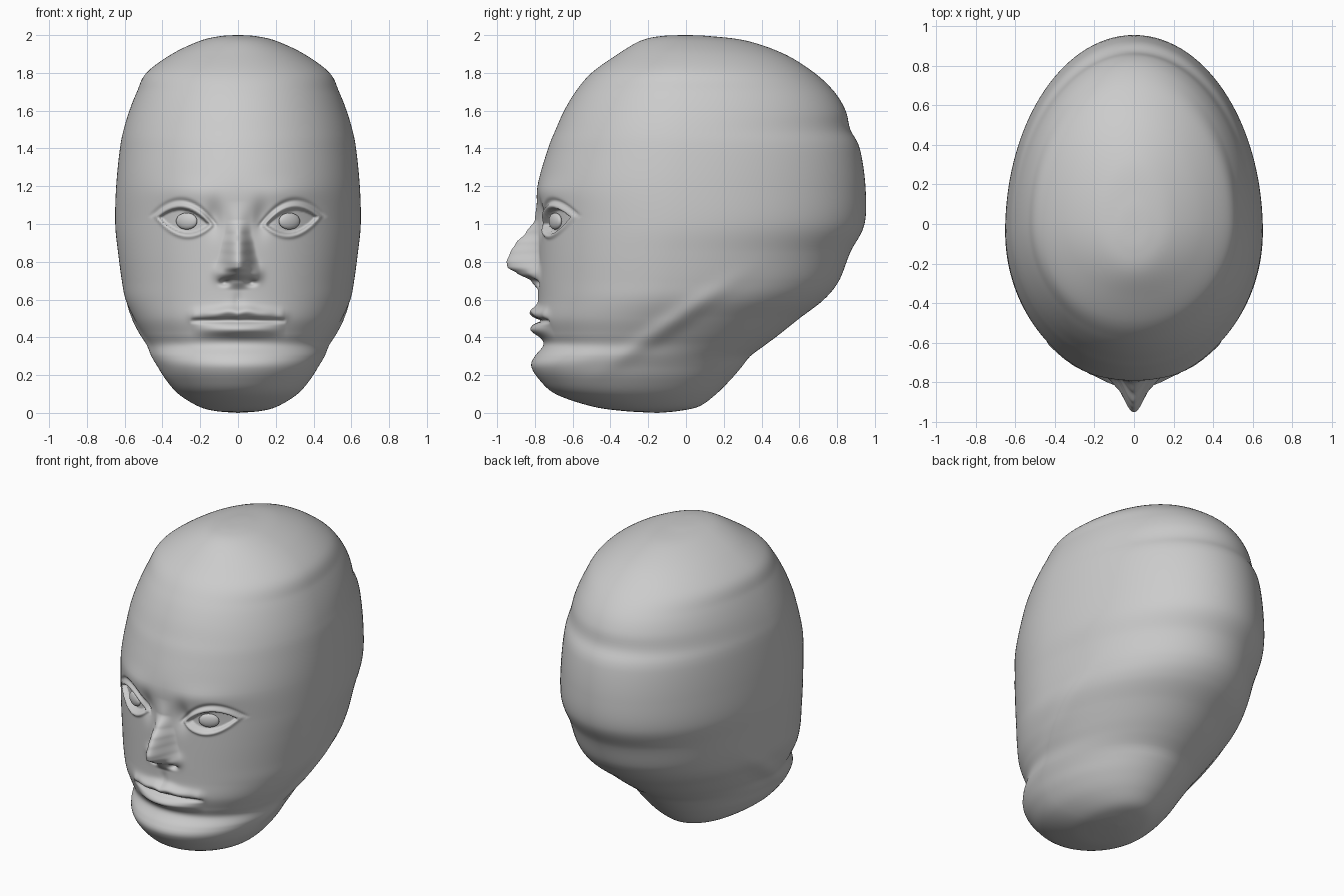
import bpy
import bmesh
from math import pi, sin, cos, exp, ceil
from mathutils import Vector

default_cube = bpy.data.objects.get("Cube")
if default_cube:
    bpy.data.objects.remove(default_cube, do_unlink=True)

# One plain grey clay material
clay = bpy.data.materials.new("grey clay")
clay.use_nodes = True
clay.diffuse_color = (0.6, 0.6, 0.6, 1)
clay.node_tree.nodes["Principled BSDF"].inputs["Base Color"].default_value = clay.diffuse_color

# Skull outline: height, half width, front depth, back depth
OUTLINE = [
    (0, 0, -.15, -.15), (.01, .12, -.33, -.04), (.035, .21, -.5, .07),
    (.1, .315, -.69, .16), (.18, .385, -.78, .24), (.25, .425, -.82, .3),
    (.3, .45, -.8, .34), (.36, .47, -.755, .42), (.42, .505, -.77, .5),
    (.5, .55, -.79, .6), (.6, .595, -.785, .73), (.7, .615, -.785, .81),
    (.85, .635, -.785, .87), (1, .65, -.785, .945), (1.2, .645, -.785, .95),
    (1.4, .625, -.73, .92), (1.5, .605, -.69, .87), (1.6, .575, -.645, .845),
    (1.7, .535, -.585, .785), (1.8, .485, -.5, .68), (1.9, .35, -.36, .52),
    (1.97, .2, -.24, .32), (1.995, .09, -.13, .12), (2, 0, 0, 0),
]
# Nose ridge: height, projection, half width
NOSE = [(.65, 0, .1), (.7, .035, .12), (.74, .11, .125), (.77, .16, .12),
        (.8, .165, .115), (.85, .145, .1), (.9, .115, .09), (.95, .065, .075),
        (1.02, .015, .07), (1.12, 0, .08)]


def bell(value, centre, spread):
    return exp(-((value - centre) / spread) ** 2)


def smooth(low, high, value):
    t = min(1, max(0, (value - low) / (high - low)))
    return t * t * (3 - 2 * t)


def spline(a, b, c, d, t):
    """Catmull-Rom point between b and c."""
    return b + (c - a) * t / 2 + (a * 2 - b * 5 + c * 4 - d) * t * t / 2 \
        + (b * 3 - a - c * 3 + d) * t ** 3 / 2


def outline_rows():
    """Resample the outline, finely over the face and coarsely elsewhere."""
    points = [Vector(p) for p in OUTLINE]
    points = [points[0]] + points + [points[-1]]
    rows = []
    for a, b, c, d in zip(points, points[1:], points[2:], points[3:]):
        on_face = b.x > .28 and c.x < 1.25
        steps = ceil((c.x - b.x) / .008) if on_face else ceil((c - b).length / .025)
        rows += [spline(a, b, c, d, i / steps) for i in range(steps)]
    return rows + [points[-1]]


def nose(x, z):
    for (z0, h0, w0), (z1, h1, w1) in zip(NOSE, NOSE[1:]):
        if z0 <= z < z1:
            t = smooth(z0, z1, z) * .5 + (z - z0) / (z1 - z0) * .5
            height, width = h0 + (h1 - h0) * t, w0 + (w1 - w0) * t
            return height * (1 + cos(pi * min(1, x / width))) / 2
    return 0


def eye(x, z):
    """Almond opening with raised lids, a lid crease and an inner hollow."""
    u = (x - .285) / .135
    v = (z - 1.015 - .02 * u) / .066
    r = u * u + abs(v)
    if r > 4:
        return 0
    opening = -.034 * smooth(1.04, .84, r)
    lids = .012 * bell(r, 1.2, .17)
    crease = -.012 * bell(r, 1.62, .2) * smooth(-.3, .4, v)
    return opening + lids + crease


def mouth(x, z):
    width = max(0, 1 - (x / .25) ** 2)
    bow = .012 * bell(x, .05, .05)
    upper = .038 * bell(z, .525 + bow, .028) * width
    lower = .048 * bell(z, .44, .034) * width ** 1.3
    seam = -.032 * bell(z, .488, .011) * width ** .4
    corner = .012 * bell(x, .235, .03) * bell(z, .515, .03)
    return upper + lower + seam + corner


def face_relief(x, z):
    """Forward projection of all facial features; symmetric in x."""
    x = abs(x)
    relief = nose(x, z) + eye(x, z) + mouth(x, z)
    relief += .012 * bell(z, 1.17, .06) * bell(x, .25, .17)           # brow
    relief -= .028 * bell(x, .125, .045) * bell(z, 1.03, .08)         # inner socket
    relief += .028 * bell(x, .095, .035) * bell(z, .735, .04)         # nose wing
    relief -= .04 * bell(x, .07, .026) * bell(z, .69, .015)           # nostril
    relief -= .008 * bell(x, 0, .025) * bell(z, .6, .04)              # philtrum
    return relief


def head_point(row, s):
    z, width, front, back = row
    angle = pi * (.33 * s + .67 * s ** 3)
    centre = front + .43 * (back - front)
    x = width * sin(angle)
    facing = cos(angle)
    y = centre - facing * (centre - front if facing > 0 else back - centre)
    if facing > 0:
        y -= face_relief(x, z) * smooth(0, .3, facing)
    # Jaw ridge rising towards the ear
    jaw_line = z - .3 - .66 * (y + .4)
    x *= 1 + .04 * bell(jaw_line, -.04, .06) * bell(y, -.1, .26)
    return x, y, z


def finish(obj, name):
    obj.name = name
    obj.data.name = name
    obj.data.materials.append(clay)
    for polygon in obj.data.polygons:
        polygon.use_smooth = True


# Head: lofted rings with facial relief
COLUMNS = 260
bm = bmesh.new()
rings = []
for row in outline_rows():
    rings.append([bm.verts.new(head_point(row, 2 * i / COLUMNS - 1))
                  for i in range(COLUMNS)])
for lower, upper in zip(rings, rings[1:]):
    for i in range(COLUMNS):
        j = (i + 1) % COLUMNS
        bm.faces.new((lower[i], lower[j], upper[j], upper[i]))
bmesh.ops.remove_doubles(bm, verts=rings[0] + rings[-1], dist=.00001)
bmesh.ops.recalc_face_normals(bm, faces=bm.faces)
mesh = bpy.data.meshes.new("head")
bm.to_mesh(mesh)
bm.free()
head = bpy.data.objects.new("head", mesh)
bpy.context.collection.objects.link(head)
finish(head, "head")

# Irises: flattened domes sitting in the eye openings
for side, label in ((1, "left"), (-1, "right")):
    bpy.ops.mesh.primitive_uv_sphere_add(
        segments=32, ring_count=16, radius=1,
        location=(side * .272, -.692, 1.015), rotation=(0, 0, side * .48))
    iris = bpy.context.object
    iris.scale = (.062, .022, .044)
    finish(iris, label + "_iris")
